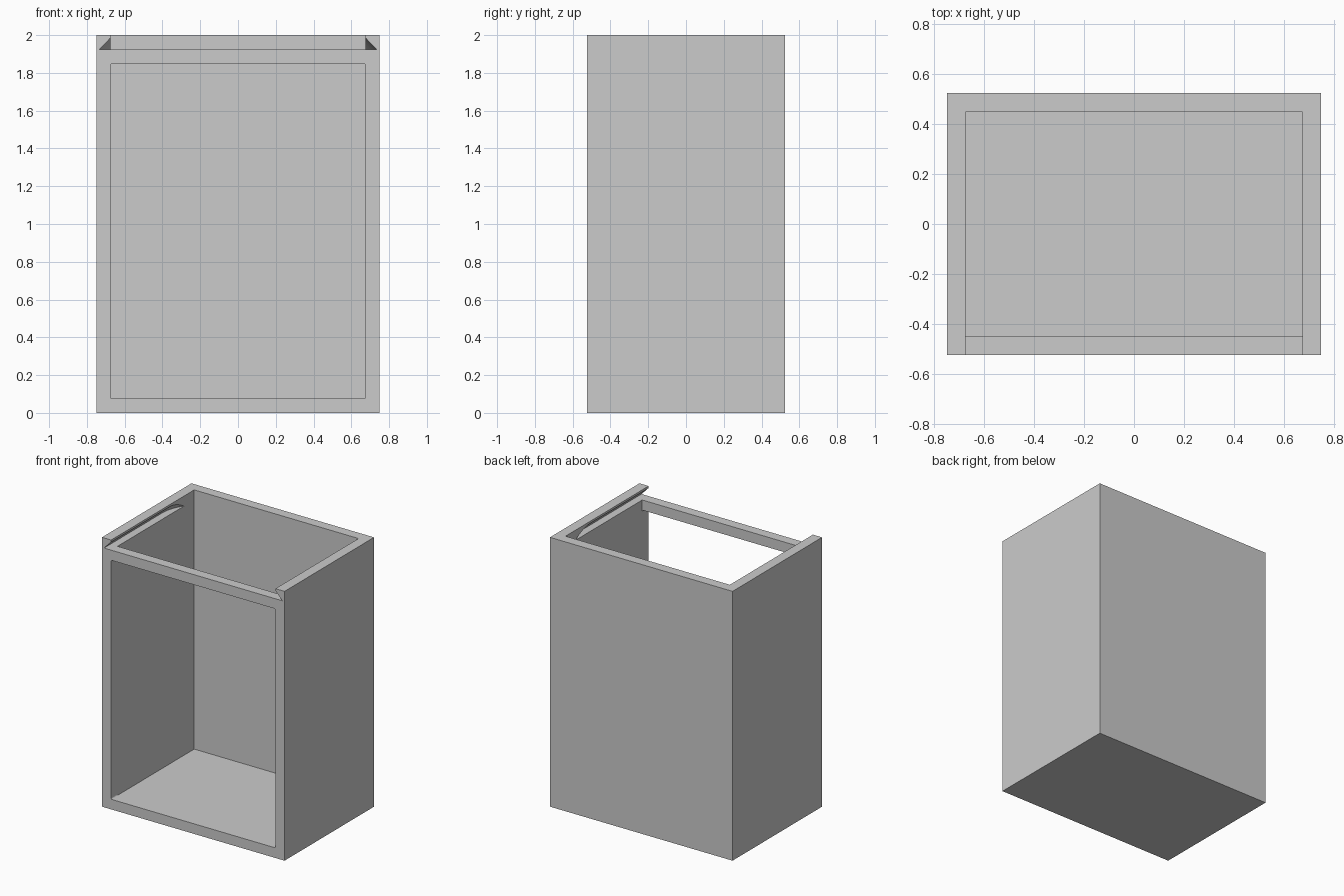
import bpy
import bmesh
from math import sin, cos, pi

W, D, H, T = 1.5, 1.05, 2.0, 0.075   # outer size and wall thickness
IN_X, IN_Y = W / 2 - T, D / 2 - T    # inner half sizes
LEDGE = H - T                        # height of the lid track floor

if "Cube" in bpy.data.objects:
    bpy.data.objects.remove(bpy.data.objects["Cube"], do_unlink=True)

grey = bpy.data.materials.new("plain_grey")
grey.use_nodes = True
grey.diffuse_color = (0.6, 0.6, 0.6, 1)
grey.node_tree.nodes["Principled BSDF"].inputs["Base Color"].default_value = (0.6, 0.6, 0.6, 1)


def loft(name, start, end):
    """Closed solid between two matching outlines."""
    bm = bmesh.new()
    a = [bm.verts.new(p) for p in start]
    b = [bm.verts.new(p) for p in end]
    bm.faces.new(a)
    bm.faces.new(b)
    for i in range(len(a)):
        j = (i + 1) % len(a)
        bm.faces.new((a[i], a[j], b[j], b[i]))
    bmesh.ops.recalc_face_normals(bm, faces=bm.faces)
    mesh = bpy.data.meshes.new(name)
    bm.to_mesh(mesh)
    bm.free()
    mesh.materials.append(grey)
    obj = bpy.data.objects.new(name, mesh)
    bpy.context.collection.objects.link(obj)
    return obj


def rounded(cx, cy, hx, hy, r, steps):
    """Rounded rectangle outline in a plane."""
    pts = []
    for k, (sx, sy) in enumerate([(1, 1), (-1, 1), (-1, -1), (1, -1)]):
        for i in range(steps + 1):
            a = (k + i / steps) * pi / 2
            pts.append((cx + sx * (hx - r) + r * cos(a), cy + sy * (hy - r) + r * sin(a)))
    return pts


def lid_outline(half, back, r, z, steps=14):
    """Straight sides running out of the front, round corners at the back."""
    arc = [(half - r + r * cos(i / steps * pi / 2), back - r + r * sin(i / steps * pi / 2))
           for i in range(steps + 1)]
    pts = [(half, -D)] + arc + [(-x, y) for x, y in reversed(arc)] + [(-half, -D)]
    return [(x, y, z) for x, y in pts]


def cut(target, cutter):
    cutter.hide_render = True
    mod = target.modifiers.new("cut", 'BOOLEAN')
    mod.operation = 'DIFFERENCE'
    mod.solver = 'EXACT'
    mod.object = cutter
    bpy.context.view_layer.objects.active = target
    bpy.ops.object.modifier_apply(modifier=mod.name)
    bpy.data.objects.remove(cutter, do_unlink=True)


# Outer block
base = [(-W / 2, -D / 2), (W / 2, -D / 2), (W / 2, D / 2), (-W / 2, D / 2)]
cabinet = loft("cabinet_body", [(x, y, 0) for x, y in base], [(x, y, H) for x, y in base])

# Hollow inside, open at the top and over the lowered front rim
profile = [(-IN_Y, T), (IN_Y, T), (IN_Y, H + T), (-D, H + T), (-D, LEDGE), (-IN_Y, LEDGE)]
cut(cabinet, loft("hollow_cutter", [(-IN_X, y, z) for y, z in profile],
                  [(IN_X, y, z) for y, z in profile]))

# Front opening with slightly eased corners
mid, half_h = (T + LEDGE - T) / 2 + T / 2, (LEDGE - 2 * T) / 2
mid = T + half_h
window = rounded(0, mid, IN_X, half_h, 0.01, 4)
cut(cabinet, loft("window_cutter", [(x, -D, z) for x, z in window],
                  [(x, -0.3, z) for x, z in window]))

# Dovetail track for the sliding lid
inset = 0.058
cut(cabinet, loft("track_cutter",
                  lid_outline(IN_X + inset, IN_Y - 0.002, 0.29, LEDGE),
                  lid_outline(IN_X, IN_Y - 0.002 - inset, 0.29 - inset, LEDGE + 0.06)))
